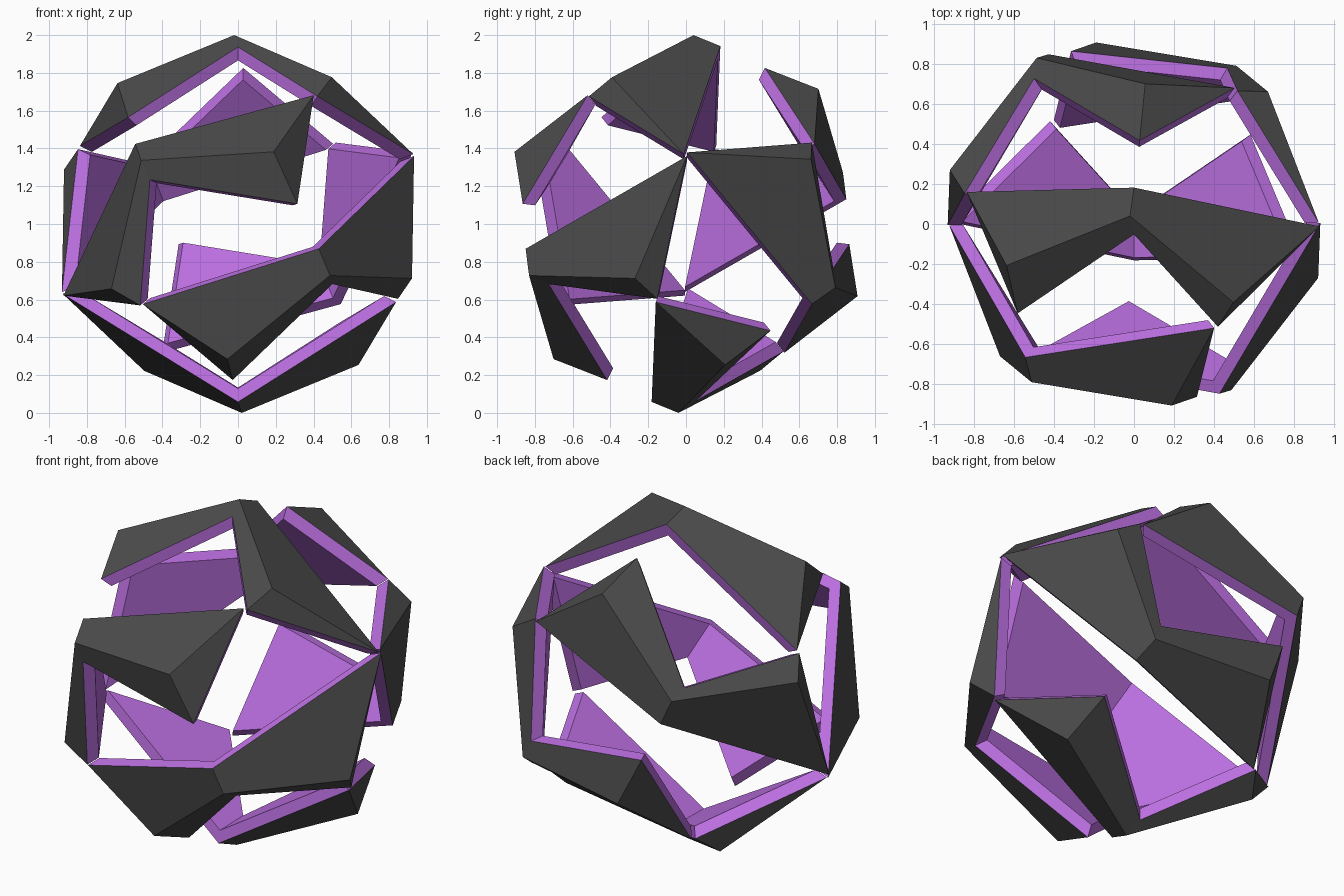
import bpy, bmesh, math
from mathutils import Vector, Matrix

if "Cube" in bpy.data.objects:
    bpy.data.objects.remove(bpy.data.objects["Cube"])


def material(name, color):
    m = bpy.data.materials.new(name)
    m.diffuse_color = color
    m.use_nodes = True
    m.node_tree.nodes["Principled BSDF"].inputs["Base Color"].default_value = m.diffuse_color
    return m


dark = material("dark_shell", (0.07, 0.07, 0.07, 1))
purple = material("purple_lining", (0.5, 0.16, 0.75, 1))

# One two-armed panel, relative to the ball centre
rim = {  # outline of both flat arms, hinged along back-notch
    "back": (0, 0.182, 0.942), "left_tip": (-0.837, 0.16, 0.413),
    "left_foot": (-0.582, -0.447, 0.565), "notch": (0, -0.052, 0.937),
    "right_foot": (0.42, -0.514, 0.676), "right_tip": (0.928, -0.012, 0.37),
}
raised = {  # points pulled out onto the unit sphere
    "crown": (-0.02, 0.04, 1.0), "left_peak": (-0.638, -0.207, 0.746),
    "right_peak": (0.497, -0.392, 0.777),
}
LINING = 0.924  # lining is the outline shrunk toward the centre


def add_panel(name, matrix):
    bm = bmesh.new()
    v = {k: bm.verts.new(matrix @ Vector(p)) for k, p in {**rim, **raised}.items()}
    inner = {k: bm.verts.new(matrix @ (Vector(p) * LINING)) for k, p in rim.items()}

    def face(verts, slot):
        bm.faces.new(verts).material_index = slot

    for side in ("left", "right"):
        tip, foot, peak = side + "_tip", side + "_foot", side + "_peak"
        # faceted dark outside
        face([v[k] for k in ("back", "crown", peak, tip)], 0)
        face([v[k] for k in ("crown", "notch", foot, peak)], 0)
        face([v[k] for k in (peak, foot, tip)], 0)
        # flat purple inside
        face([inner[k] for k in ("back", tip, foot, "notch")], 1)
    # purple edge strip around the outline
    loop = list(rim)
    for a, b in zip(loop, loop[1:] + loop[:1]):
        face([v[a], v[b], inner[b], inner[a]], 1)

    bmesh.ops.recalc_face_normals(bm, faces=bm.faces)
    mesh = bpy.data.meshes.new(name)
    bm.to_mesh(mesh)
    bm.free()
    mesh.materials.append(dark)
    mesh.materials.append(purple)
    bpy.context.collection.objects.link(bpy.data.objects.new(name, mesh))


# Three panels meet around a tilted axis; three more mirror them through the centre
axis = Vector((0.929, 0, 0.37))
for i in range(3):
    turn = Matrix.Rotation(i * math.tau / 3, 4, axis)
    for label, sign in (("panel", 1), ("opposite_panel", -1)):
        place = Matrix.Translation((0, 0, 1)) @ Matrix.Diagonal((sign, sign, sign, 1)) @ turn
        add_panel(f"{label}_{i + 1}", place)
